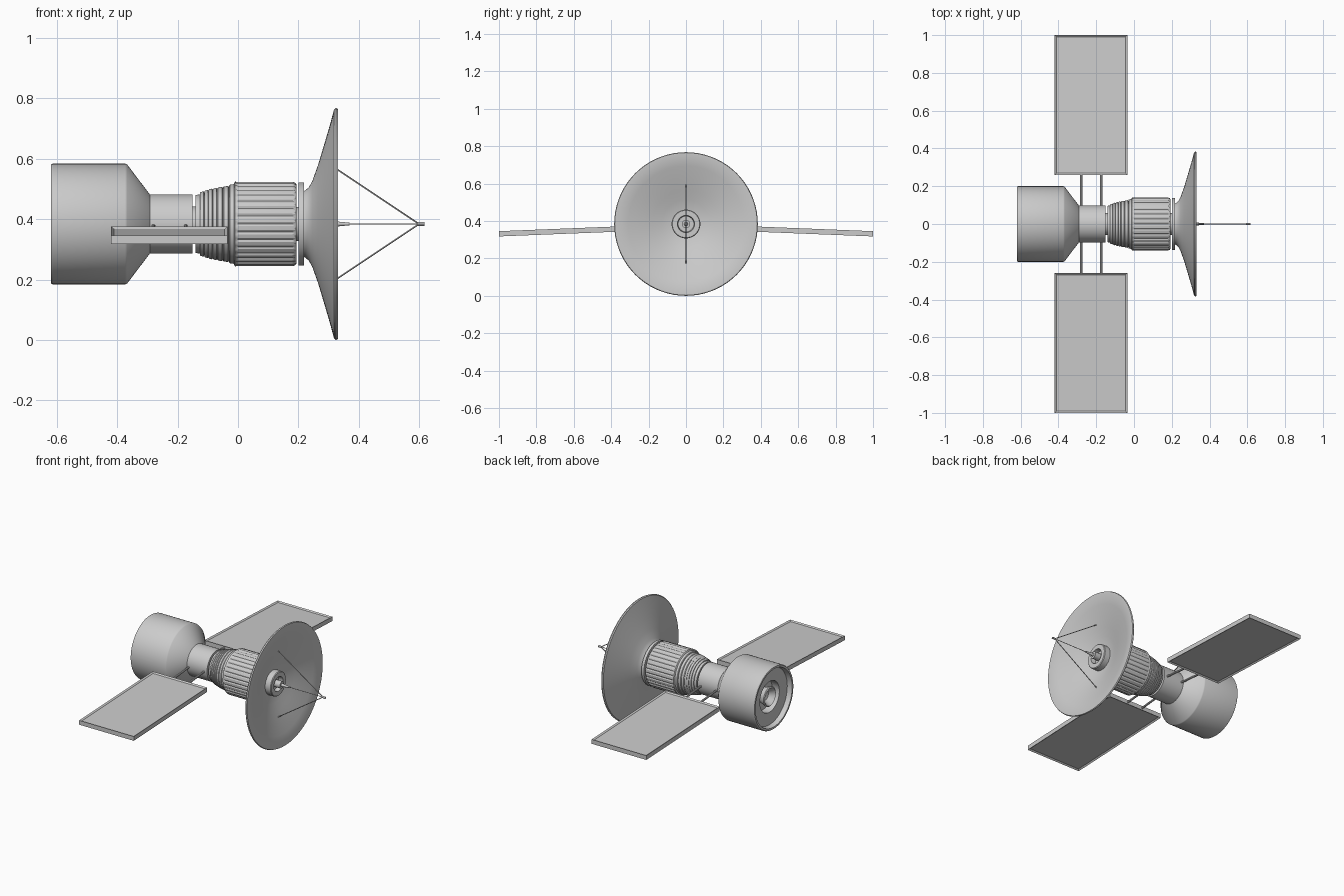
import bpy, bmesh, math
from mathutils import Vector

if "Cube" in bpy.data.objects:
    bpy.data.objects.remove(bpy.data.objects["Cube"])

AXIS_Z = 0.384  # height of the spacecraft's long axis


def finish(name, bm, smooth=True):
    bmesh.ops.recalc_face_normals(bm, faces=bm.faces)
    mesh = bpy.data.meshes.new(name)
    bm.to_mesh(mesh)
    bm.free()
    ob = bpy.data.objects.new(name, mesh)
    bpy.context.collection.objects.link(ob)
    if smooth:
        bpy.ops.object.select_all(action='DESELECT')
        ob.select_set(True)
        bpy.context.view_layer.objects.active = ob
        bpy.ops.object.shade_smooth_by_angle(angle=math.radians(30))
    return ob


def lathe(name, profile, segs=64, flute=None):
    """Revolve (x, radius) points around the long axis; flute(i, r) alters radii."""
    bm = bmesh.new()
    rings = []
    for k, (x, r) in enumerate(profile):
        if r == 0:
            rings.append([bm.verts.new((x, 0, AXIS_Z))] * segs)
            continue
        ring = []
        for i in range(segs):
            a = 2 * math.pi * i / segs
            rr = flute(k, i, r) if flute else r
            ring.append(bm.verts.new((x, rr * math.cos(a), AXIS_Z + rr * math.sin(a))))
        rings.append(ring)
    for a, b in zip(rings, rings[1:]):
        for i in range(segs):
            j = (i + 1) % segs
            quad = list(dict.fromkeys((a[i], a[j], b[j], b[i])))
            if len(quad) > 2:
                bm.faces.new(quad)
    return finish(name, bm)


def rod(name, p, q, radius, segs=10):
    p, q = Vector(p), Vector(q)
    bm = bmesh.new()
    bmesh.ops.create_cone(bm, cap_ends=True, segments=segs, radius1=radius,
                          radius2=radius, depth=(q - p).length)
    rot = (q - p).to_track_quat('Z', 'Y')
    for v in bm.verts:
        v.co = rot @ v.co + (p + q) / 2
    return finish(name, bm)


def mirror_y(ob):
    m = ob.modifiers.new("mirror", 'MIRROR')
    m.use_axis = (False, True, False)


# Rear module: drum with recessed back, shoulder cone and neck
lathe("rear_module", [
    (-0.585, 0), (-0.585, 0.1), (-0.585, 0.1), (-0.545, 0.1)][3:] and [
    (-0.54, 0), (-0.54, 0.098), (-0.59, 0.098), (-0.59, 0.178), (-0.62, 0.184),
    (-0.62, 0.196), (-0.614, 0.2), (-0.374, 0.2), (-0.367, 0.197),
    (-0.292, 0.098), (-0.15, 0.098), (-0.15, 0)])

# Engine nozzle in the back recess
lathe("rear_nozzle", [(-0.54, 0.045), (-0.59, 0.062), (-0.595, 0.055),
                      (-0.56, 0.03), (-0.55, 0)], 40)

# Narrow joints between modules
lathe("middle_joint", [(-0.16, 0), (-0.16, 0.058), (-0.13, 0.058), (-0.13, 0)], 40)
lathe("dish_joint", [(0.18, 0), (0.18, 0.057), (0.21, 0.057), (0.21, 0)], 40)

# Stepped collar widening toward the barrel
collar = [(-0.141, 0), (-0.141, 0.096), (-0.126, 0.098)]
steps = [(-0.126, 0.106), (-0.111, 0.111), (-0.097, 0.115), (-0.083, 0.118),
         (-0.069, 0.121), (-0.05, 0.124), (-0.03, 0.130)]
for (x, r), nx in zip(steps, [s[0] for s in steps[1:]] + [-0.01]):
    collar += [(x, r - 0.003), (x + 0.003, r), (nx - 0.003, r + 0.002), (nx, r - 0.002)]
collar += [(-0.01, 0)]
lathe("stepped_collar", collar)

# Fluted barrel with 32 ribs
def ribs(k, i, r):
    return r - 0.004 if 2 < k < 7 and i % 4 == 0 else r

lathe("fluted_barrel", [(-0.014, 0), (-0.014, 0.134), (-0.01, 0.14), (-0.002, 0.14),
                        (0.0, 0.14), (0.18, 0.14), (0.188, 0.138), (0.193, 0.132),
                        (0.193, 0)], 128, ribs)

# Mounting disc behind the dish
lathe("mounting_disc", [(0.2, 0), (0.2, 0.138), (0.218, 0.138), (0.218, 0)])

# Dish reflector with outer shell, rim and concave inside
lathe("dish", [(0.215, 0), (0.215, 0.108), (0.224, 0.112), (0.235, 0.122),
               (0.246, 0.142), (0.265, 0.195), (0.285, 0.262), (0.305, 0.33),
               (0.318, 0.379), (0.324, 0.384), (0.331, 0.381), (0.332, 0.374),
               (0.315, 0.31), (0.296, 0.245), (0.275, 0.18), (0.258, 0.13),
               (0.246, 0.085), (0.24, 0.04), (0.24, 0)], 72)

# Feed hub in the middle of the dish
lathe("feed_hub", [(0.235, 0), (0.235, 0.077), (0.282, 0.077), (0.286, 0.073),
                   (0.286, 0.046), (0.258, 0.042), (0.258, 0.022), (0.31, 0.022),
                   (0.31, 0.01), (0.37, 0.004), (0.37, 0)], 40)

# Antenna tripod: two struts, centre rod and tip
for side, label in ((1, "upper"), (-1, "lower")):
    rod(label + "_strut", (0.277, 0, AXIS_Z + side * 0.215), (0.6, 0, AXIS_Z), 0.0025, 8)
rod("centre_rod", (0.25, 0, AXIS_Z), (0.6, 0, AXIS_Z), 0.0018, 8)
rod("antenna_tip", (0.594, 0, AXIS_Z), (0.618, 0, AXIS_Z), 0.006, 12)

# Solar panels: drooping slabs with a raised frame on both faces
bm = bmesh.new()
bmesh.ops.create_cube(bm, size=1)
for v in bm.verts:
    v.co = Vector((-0.2275 + v.co.x * 0.385, 0.63 + v.co.y * 0.74, v.co.z * 0.028))
faces = [f for f in bm.faces if abs(f.normal.z) > 0.9]
bmesh.ops.inset_individual(bm, faces=faces, thickness=0.013, depth=0)
for f in faces:
    for v in f.verts:
        v.co.z *= 0.5
for v in bm.verts:
    v.co.z += 0.3315 + (1 - v.co.y) * 0.04
mirror_y(finish("solar_panel", bm, smooth=False))

# Support rods from neck to panels
for n, x in enumerate((-0.28, -0.173)):
    mirror_y(rod("panel_arm_%d" % (n + 1), (x, 0.06, 0.38), (x, 0.27, 0.361), 0.0065))
